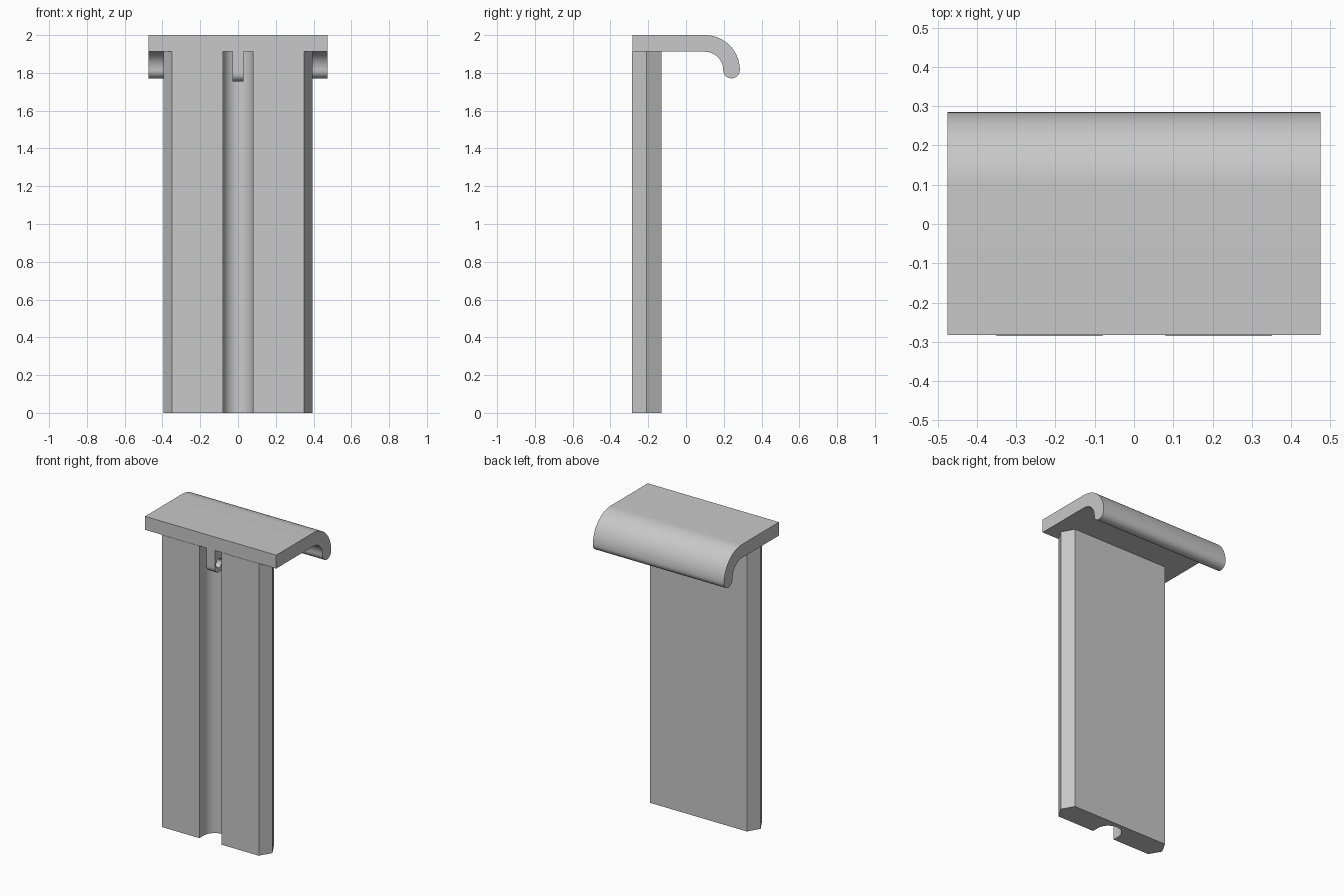
import bpy, bmesh, math
from mathutils import Vector

cube = bpy.data.objects.get("Cube")
if cube:
    bpy.data.objects.remove(cube, do_unlink=True)

grey = bpy.data.materials.new("plain grey")
grey.use_nodes = True
COLOUR = (0.58, 0.58, 0.58, 1)
grey.diffuse_color = COLOUR
grey.node_tree.nodes["Principled BSDF"].inputs["Base Color"].default_value = COLOUR


def arc(cu, cv, r, start, end, steps=16):
    """Points on an arc, angles in degrees."""
    angles = [math.radians(start + (end - start) * i / steps) for i in range(steps + 1)]
    return [(cu + r * math.cos(a), cv + r * math.sin(a)) for a in angles]


def prism(name, profile, axis, low, high):
    """Extrude a profile: (y, z) points along X, or (x, y) points along Z."""
    def place(p, d):
        return (d, p[0], p[1]) if axis == "X" else (p[0], p[1], d)
    bm = bmesh.new()
    face = bm.faces.new([bm.verts.new(place(p, low)) for p in profile])
    grown = bmesh.ops.extrude_face_region(bm, geom=[face], use_keep_orig=True)
    shift = Vector(place((0, 0), high - low))
    bmesh.ops.translate(bm, vec=shift,
                        verts=[g for g in grown["geom"] if isinstance(g, bmesh.types.BMVert)])
    bmesh.ops.recalc_face_normals(bm, faces=bm.faces)
    mesh = bpy.data.meshes.new(name)
    bm.to_mesh(mesh)
    bm.free()
    mesh.materials.append(grey)
    obj = bpy.data.objects.new(name, mesh)
    bpy.context.collection.objects.link(obj)
    return obj


def smooth(obj):
    bpy.ops.object.select_all(action="DESELECT")
    obj.select_set(True)
    bpy.context.view_layer.objects.active = obj
    bpy.ops.object.shade_smooth_by_angle(angle=math.radians(30))


FRONT, BACK, MID = -0.285, -0.13, -0.208
LID_BOTTOM = 1.912

# Blade: bevelled slab with a round-bottomed groove down the front
groove = arc(0, FRONT + 0.045, 0.08, 180, 0, 24)
blade_outline = ([(-0.35, FRONT), (-0.08, FRONT)] + groove +
                 [(0.08, FRONT), (0.35, FRONT), (0.395, MID), (0.35, BACK),
                  (-0.35, BACK), (-0.395, MID)])
blade = prism("blade", blade_outline, "Z", 0, LID_BOTTOM)

# Lid: flat plate that curls down into a rounded hook at the back
bend_y, bend_z, outer, inner = 0.1, 1.815, 0.185, 0.097
lip = (outer - inner) / 2
lid_outline = ([(-0.283, LID_BOTTOM), (-0.283, 2)] +
               arc(bend_y, bend_z, outer, 90, 0, 24) +
               arc(bend_y + inner + lip, bend_z, lip, 0, -180)[1:] +
               arc(bend_y, bend_z, inner, 0, 90, 24)[1:])
lid = prism("lid", lid_outline, "X", -0.475, 0.475)

# Tab: small lug hanging in the groove, with rounded lower edge and a cross hole
tab_outline = ([(FRONT + 0.002, LID_BOTTOM + 0.02)] +
               arc(FRONT + 0.042, 1.795, 0.04, 180, 270, 10) +
               [(-0.155, 1.755), (-0.155, LID_BOTTOM + 0.02)])
tab = prism("tab", tab_outline, "X", -0.03, 0.03)
cutter = prism("hole_cutter", arc(FRONT + 0.045, 1.812, 0.029, 0, 345, 23), "X", -0.1, 0.1)
cutter.hide_render = True
hole = tab.modifiers.new("hole", "BOOLEAN")
hole.operation = "DIFFERENCE"
hole.solver = "EXACT"
hole.object = cutter
bpy.context.view_layer.objects.active = tab
bpy.ops.object.modifier_apply(modifier="hole")
bpy.data.objects.remove(cutter, do_unlink=True)

for part in (blade, lid, tab):
    smooth(part)
